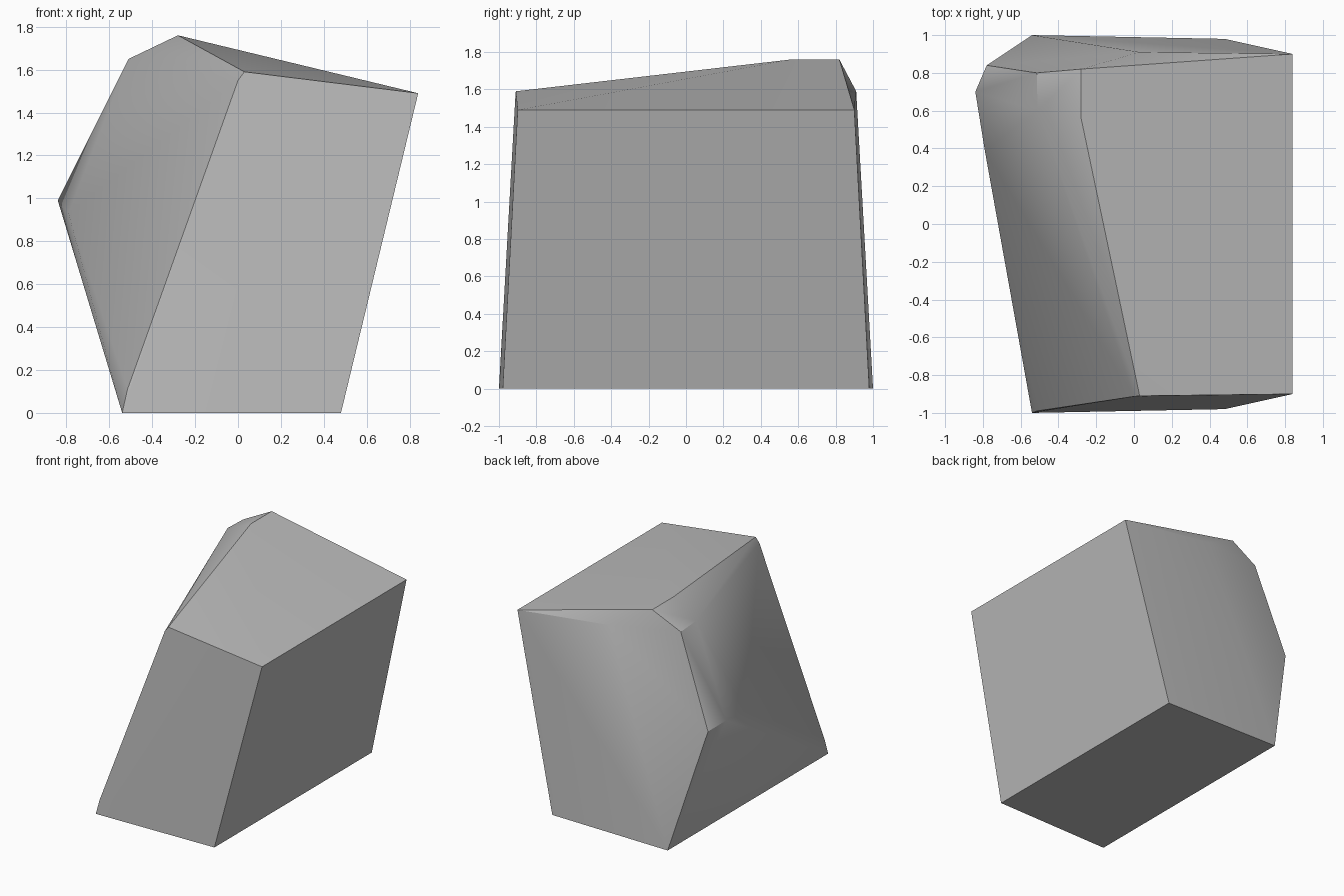
import bpy
import bmesh
import math

# Remove the default cube only
default_cube = bpy.data.objects.get("Cube")
if default_cube:
    bpy.data.objects.remove(default_cube, do_unlink=True)

# Plain grey stone material
stone = bpy.data.materials.new("grey_stone")
stone.use_nodes = True
grey = (0.5, 0.5, 0.5, 1.0)
stone.diffuse_color = grey
shader = next(n for n in stone.node_tree.nodes if n.type == "BSDF_PRINCIPLED")
shader.inputs["Base Color"].default_value = grey
shader.inputs["Roughness"].default_value = 0.9


def both_ends(x, y, z):
    """Corner pair mirrored front to back."""
    return [(x, -y, z), (x, y, z)]


# Base and tall right-hand slab corners
corners = both_ends(-0.54, 1.0, 0.0)
corners += both_ends(0.48, 0.98, 0.0)
corners += both_ends(0.84, 0.90, 1.49)
corners += both_ends(0.03, 0.91, 1.59)

# Slanted front-left edge
corners += [(-0.515, -0.99, 0.11), (0.0, -0.913, 1.55)]

# Peak ridge, shoulder and bulge at the back left
corners += [(-0.28, y, 1.76) for y in (0.56, 0.82)]
corners += [(-0.51, 0.60, 1.65), (-0.515, 0.80, 1.64)]
corners += [(-0.84, 0.70, 0.99), (-0.78, 0.84, 0.94), (-0.79, 0.39, 0.93)]

# Wrap the corners in one chiselled skin
mesh = bpy.data.meshes.new("boulder")
bm = bmesh.new()
for corner in corners:
    bm.verts.new(corner)
bmesh.ops.convex_hull(bm, input=bm.verts[:], use_existing_faces=False)
loose = [v for v in bm.verts if not v.link_faces]
bmesh.ops.delete(bm, geom=loose, context="VERTS")

# Merge triangles lying in the same plane
bmesh.ops.dissolve_limit(bm, angle_limit=math.radians(0.5),
                         verts=bm.verts[:], edges=bm.edges[:])
bmesh.ops.recalc_face_normals(bm, faces=bm.faces[:])
bm.to_mesh(mesh)
bm.free()
mesh.materials.append(stone)

boulder = bpy.data.objects.new("boulder", mesh)
bpy.context.collection.objects.link(boulder)

# Soften shallow creases, keep hard edges crisp
bpy.ops.object.select_all(action="DESELECT")
boulder.select_set(True)
bpy.context.view_layer.objects.active = boulder
bpy.ops.object.shade_smooth_by_angle(angle=math.radians(30))
